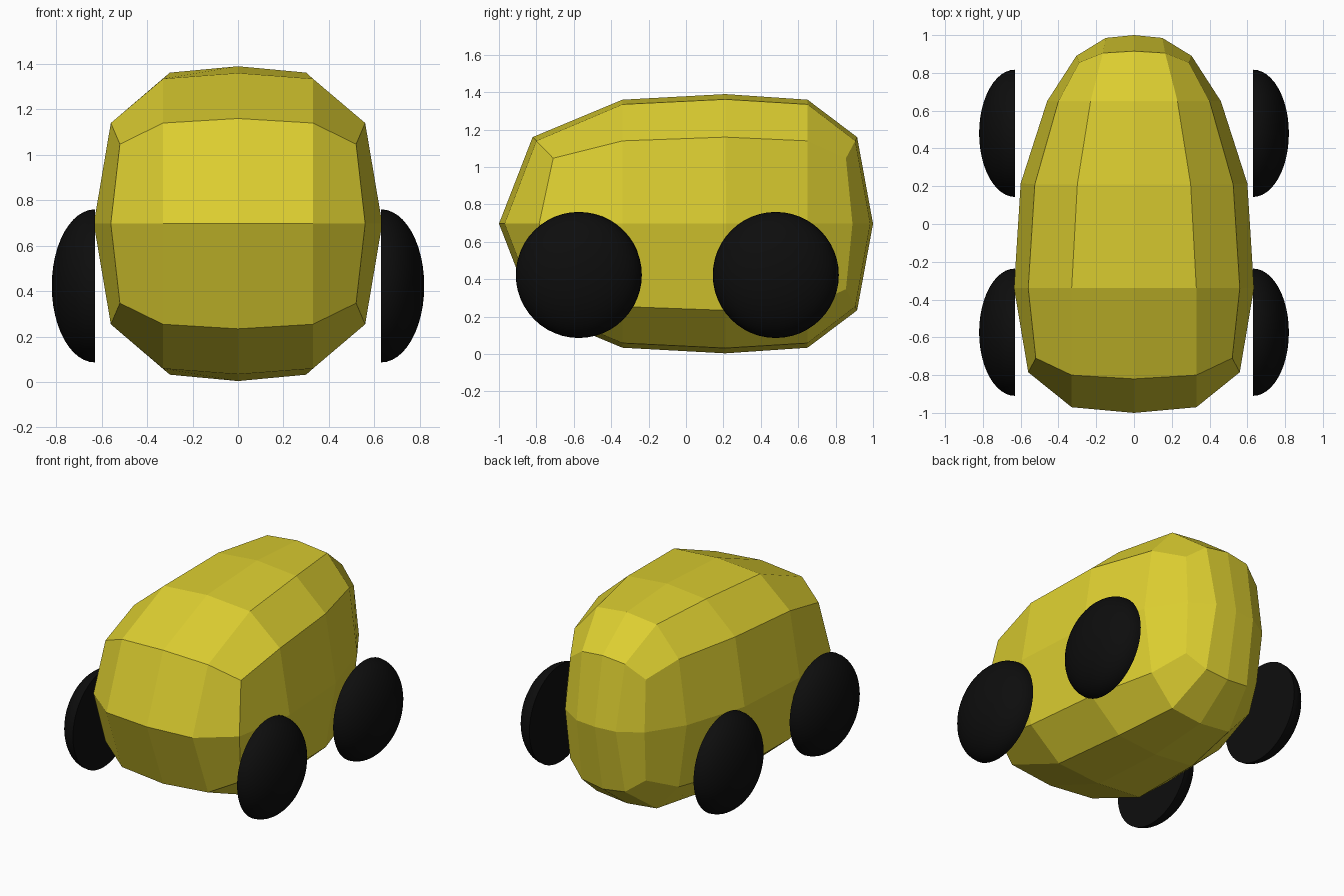
import bpy, bmesh, math
from mathutils import Matrix

if "Cube" in bpy.data.objects:
    bpy.data.objects.remove(bpy.data.objects["Cube"])

def material(name, rgb):
    m = bpy.data.materials.new(name)
    m.diffuse_color = (*rgb, 1)
    m.use_nodes = True
    m.node_tree.nodes["Principled BSDF"].inputs["Base Color"].default_value = m.diffuse_color
    return m

def make_object(name, bm, mat, smooth=False):
    bmesh.ops.recalc_face_normals(bm, faces=bm.faces)
    mesh = bpy.data.meshes.new(name)
    bm.to_mesh(mesh)
    bm.free()
    mesh.materials.append(mat)
    ob = bpy.data.objects.new(name, mesh)
    bpy.context.collection.objects.link(ob)
    if smooth:
        bpy.context.view_layer.objects.active = ob
        ob.select_set(True)
        bpy.ops.object.shade_smooth_by_angle(angle=math.radians(40))
        ob.select_set(False)
    return ob

yellow = material("yellow", (0.72, 0.62, 0.03))
black = material("black", (0.004, 0.004, 0.004))

# Rounded body: a 4 x 4 x 2 box grid, bulged and tapered to the back.
MID = 0.697
# Five stations from front to back; (x, y, height) at centre, quarter and corner
UPPER = [
    [(0, -.82, .463), (.33, -.80, .443), (.52, -.71, .35)],
    [(0, -.34, .663), (.33, -.34, .638), (.56, -.34, .443)],
    [(0, .21, .693), (.30, .21, .665), (.525, .21, .463)],
    [(0, .65, .663), (.23, .65, .638), (.40, .65, .443)],
    [(0, .915, .463), (.165, .905, .443), (.29, .855, .35)],
]
# Widest level: front and back rows, and the side points
WAIST = [
    [(0, -1), (.33, -.97), (.56, -.785)],
    [None, None, (.635, -.34)],
    [None, None, (.60, .215)],
    [None, None, (.46, .65)],
    [(0, 1), (.15, .985), (.305, .89)],
]

def build_body():
    bm = bmesh.new()
    v = {}
    for j in range(5):
        for i in range(-2, 3):
            s = -1 if i < 0 else 1
            x, y, h = UPPER[j][abs(i)]
            for k in (-1, 1):
                v[i, j, k] = bm.verts.new((s * x, y, MID + k * h))
            if WAIST[j][abs(i)]:
                x, y = WAIST[j][abs(i)]
                v[i, j, 0] = bm.verts.new((s * x, y, MID))
    def quad(*keys):
        bm.faces.new([v[k] for k in keys])
    for i in range(-2, 2):
        for j in range(4):                      # roof and floor
            for k in (-1, 1):
                quad((i, j, k), (i + 1, j, k), (i + 1, j + 1, k), (i, j + 1, k))
        for k in (-1, 0):                       # front and back
            for j in (0, 4):
                quad((i, j, k), (i + 1, j, k), (i + 1, j, k + 1), (i, j, k + 1))
    for j in range(4):                          # sides
        for k in (-1, 0):
            for i in (-2, 2):
                quad((i, j, k), (i, j + 1, k), (i, j + 1, k + 1), (i, j, k + 1))
    make_object("body", bm, yellow)

# Domed wheels: half spheres flattened sideways, flat on the inner side
def build_wheel(name, side, y):
    bm = bmesh.new()
    bmesh.ops.create_uvsphere(bm, u_segments=48, v_segments=24, radius=1)
    geom = bm.verts[:] + bm.edges[:] + bm.faces[:]
    bmesh.ops.bisect_plane(bm, geom=geom, dist=1e-5, plane_co=(0, 0, 0),
                           plane_no=(0, 0, 1), clear_inner=True)
    rim = [e for e in bm.edges if e.is_boundary]
    bmesh.ops.holes_fill(bm, edges=rim, sides=0)
    bm.transform(Matrix.Translation((side * .63, y, .423))
                 @ Matrix.Diagonal((.19, .337, .337, 1))
                 @ Matrix.Rotation(side * math.pi / 2, 4, 'Y'))
    make_object(name, bm, black, smooth=True)

build_body()
for side, sname in ((1, "right"), (-1, "left")):
    for y, end in ((-.573, "front"), (.48, "rear")):
        build_wheel(f"{end}_{sname}_wheel", side, y)
